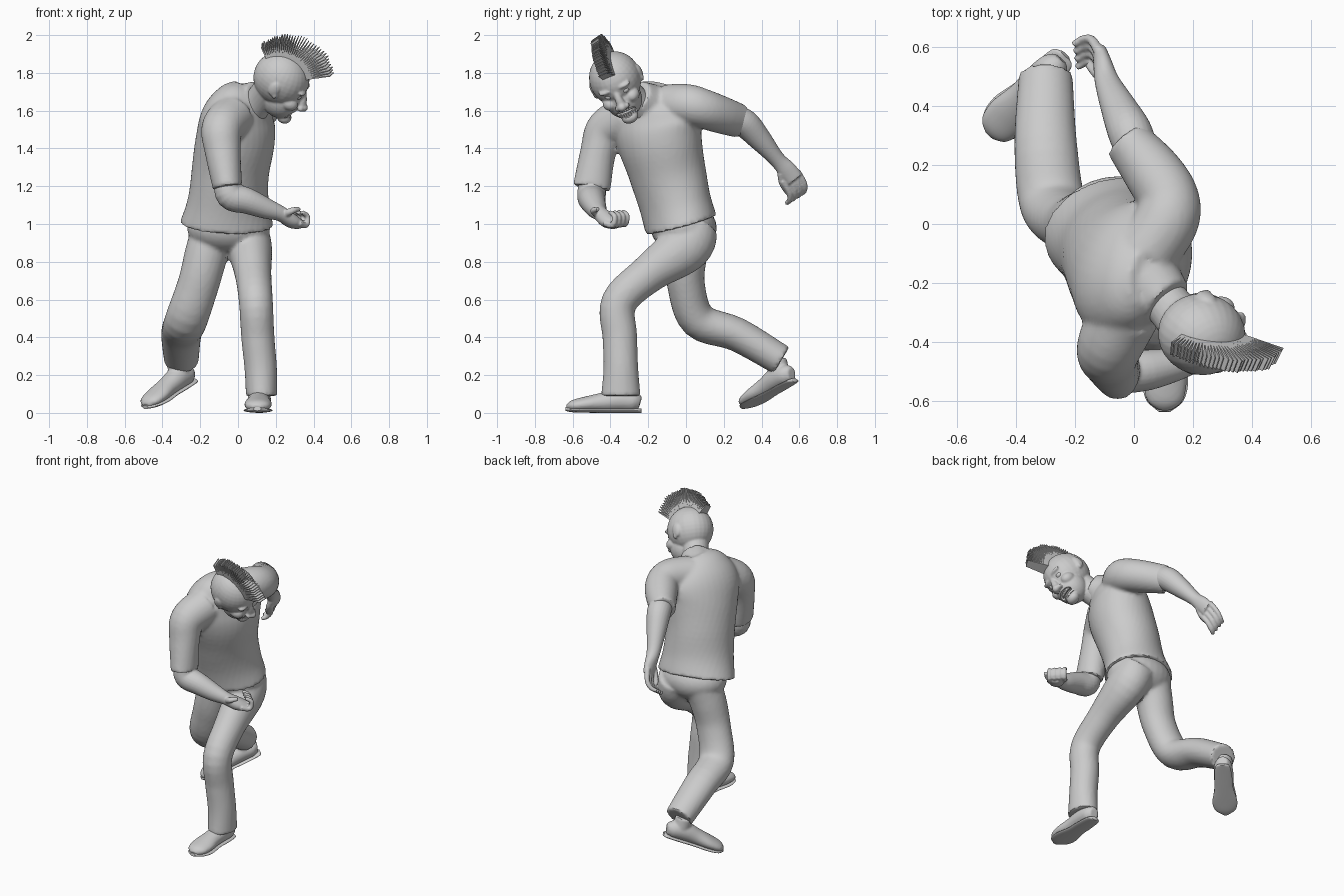
import bpy, bmesh, math, random
from mathutils import Vector, Matrix

if "Cube" in bpy.data.objects:
    bpy.data.objects.remove(bpy.data.objects["Cube"])

random.seed(4)
I4 = Matrix.Identity(4)


def loft(bm, pts, M=I4, n=24, sub=5, ang=0):
    """Smooth tube; each point is x, y, z, radius a, radius b, axis angle."""
    P = []
    for p in pts:
        p = list(p)
        if len(p) == 4:
            p.append(p[3])
        if len(p) == 5:
            p.append(ang)
        P.append(p)
    E = [[2 * a - b for a, b in zip(P[0], P[1])]] + P + [[2 * a - b for a, b in zip(P[-1], P[-2])]]
    S = []
    for i in range(1, len(P)):
        for k in range(sub):
            t = k / sub
            S.append([.5 * (2 * b + (c - a) * t + (2 * a - 5 * b + 4 * c - d) * t * t
                            + (3 * b - a - 3 * c + d) * t ** 3)
                      for a, b, c, d in zip(*E[i - 1:i + 3])])
    S.append(P[-1])
    C = [Vector(s[:3]) for s in S]
    rings = []
    for i, s in enumerate(S):
        t = (C[min(i + 1, len(C) - 1)] - C[max(i - 1, 0)]).normalized()
        g = math.radians(s[5])
        ref = Vector((math.cos(g), math.sin(g), 0))
        a = (ref - t * ref.dot(t)).normalized()
        b = t.cross(a)
        rings.append([bm.verts.new(M @ (C[i] + a * s[3] * math.cos(2 * math.pi * k / n)
                                        + b * s[4] * math.sin(2 * math.pi * k / n))) for k in range(n)])
    for r, q in zip(rings, rings[1:]):
        for k in range(n):
            bm.faces.new((r[k], r[(k + 1) % n], q[(k + 1) % n], q[k]))
    bm.faces.new(rings[0][::-1])
    bm.faces.new(rings[-1])


def ball(bm, c, r, M=I4):
    bmesh.ops.create_uvsphere(bm, u_segments=28, v_segments=18, radius=1,
                              matrix=M @ Matrix.Translation(c) @ Matrix.Diagonal((*r, 1)))


def finish(name, bm, voxel=0, smooth=4, cutter=None):
    bmesh.ops.recalc_face_normals(bm, faces=bm.faces[:])
    me = bpy.data.meshes.new(name)
    bm.to_mesh(me)
    bm.free()
    ob = bpy.data.objects.new(name, me)
    bpy.context.collection.objects.link(ob)
    if voxel:
        m = ob.modifiers.new("merge", 'REMESH')
        m.mode, m.voxel_size = 'VOXEL', voxel
        m = ob.modifiers.new("soften", 'SMOOTH')
        m.factor, m.iterations = .5, smooth
        if cutter:
            m = ob.modifiers.new("cut", 'BOOLEAN')
            m.operation, m.object = 'DIFFERENCE', cutter
        dg = bpy.context.evaluated_depsgraph_get()
        new = bpy.data.meshes.new_from_object(ob.evaluated_get(dg))
        ob.modifiers.clear()
        ob.data = new
    bpy.ops.object.select_all(action='DESELECT')
    ob.select_set(True)
    bpy.context.view_layer.objects.active = ob
    bpy.ops.object.shade_smooth_by_angle(angle=math.radians(40))
    return ob


def frame(o, f, u):
    f = Vector(f).normalized()
    u = Vector(u)
    u = (u - f * u.dot(f)).normalized()
    return Matrix.Translation(o) @ Matrix((f, u.cross(f), u)).transposed().to_4x4()


# Shirt: twisted torso, two sleeves and collar
bm = bmesh.new()
loft(bm, [(-.06, -.026, .997, .25, .192, 10), (-.052, -.06, 1.12, .222, .185, 25),
          (-.04, -.10, 1.28, .215, .195, 45), (-.015, -.14, 1.44, .235, .20, 60),
          (0, -.16, 1.56, .25, .18, 62), (.03, -.17, 1.655, .20, .14, 62),
          (.06, -.17, 1.72, .11, .08, 62)], n=36)
loft(bm, [(.04, -.10, 1.63, .11), (.11, .01, 1.63, .11), (.115, .09, 1.61, .105),
          (.06, .18, 1.58, .10), (-.025, .285, 1.545, .08, .09)], ang=30)
loft(bm, [(-.03, -.30, 1.57, .12), (-.085, -.42, 1.50, .11), (-.08, -.465, 1.38, .095),
          (-.055, -.50, 1.19, .078, .10)])
loft(bm, [(.05, -.2, 1.63, .12), (.115, -.265, 1.675, .09)], ang=60)
finish("shirt", bm, .012, 3)

# Trousers: hips and two legs
bm = bmesh.new()
ball(bm, (-.05, -.012, .98), (.22, .175, .14))
loft(bm, [(.02, .05, .99, .125), (.06, -.005, .88, .12, .138), (.08, -.2, .735, .097, .102),
          (.095, -.355, .585, .09, .095), (.105, -.35, .4, .088, .092),
          (.12, -.345, .24, .086, .092), (.125, -.345, .088, .083, .105)])
loft(bm, [(-.12, .02, .98, .12), (-.165, .0, .85, .115), (-.21, .0, .68, .11, .1),
          (-.275, .065, .49, .113, .097), (-.3, .27, .415, .107, .09),
          (-.3, .505, .278, .092, .082)])
finish("trousers", bm, .012, 3)

# Shoes: upper and sole in a local frame with x toward the toe
for side, o, f in (("left", (.118, -.248, 0), (-.04, -1, 0)),
                   ("right", (-.238, .57, .158), (-.235, -.25, -.14))):
    M = frame(o, f, (0, 0, 1))
    bm = bmesh.new()
    loft(bm, [(-.005, 0, .05, .03, .035), (.03, 0, .06, .053, .053), (.10, 0, .069, .061, .061),
              (.19, 0, .057, .061, .051), (.28, 0, .046, .073, .041), (.35, 0, .037, .062, .031),
              (.383, 0, .028, .025, .014)], M, ang=90)
    loft(bm, [(.085, 0, .05, .058), (.07, 0, .16, .055)], M, ang=90)
    finish(side + "_shoe", bm, .008, 2)
    bm = bmesh.new()
    loft(bm, [(-.012, 0, .012, .02, .012), (.01, 0, .012, .046, .012), (.10, 0, .012, .056, .012),
              (.18, 0, .012, .058, .012), (.28, 0, .013, .077, .012), (.35, 0, .016, .064, .013),
              (.39, 0, .021, .02, .01)], M, ang=90)
    finish(side + "_sole", bm)


# Forearms with hands: four curled fingers between two knuckle ends, plus a thumb
def arm(name, path, ang, k0, k1, curl, thumb):
    bm = bmesh.new()
    loft(bm, path, ang=ang)
    for i in range(4):
        k = Vector(k0).lerp(Vector(k1), i / 3)
        loft(bm, [(*(k + Vector(c)), r) for c, r in zip(curl, (.018, .016, .0145, .012))],
             n=10, sub=3, ang=-40)
    loft(bm, [(*p, r) for p, r in zip(thumb, (.022, .018, .012))], n=10, sub=3, ang=-40)
    finish(name, bm, .006, 2)


arm("right_forearm_and_hand",
    [(-.055, -.495, 1.24, .07), (-.04, -.50, 1.152, .076), (.05, -.495, 1.122, .069),
     (.15, -.475, 1.082, .055), (.225, -.455, 1.055, .041), (.28, -.41, 1.018, .053, .039),
     (.32, -.37, 1.0, .045, .028)], 110,
    (.352, -.40, .995), (.285, -.335, 1.0),
    [(-.03, -.03, .01), (.008, .012, -.002), (.016, .022, .045), (-.014, -.003, .068)],
    [(.245, -.465, 1.05), (.285, -.49, 1.07), (.325, -.465, 1.08)])
arm("left_forearm_and_hand",
    [(.01, .25, 1.56, .072), (-.015, .315, 1.53, .075), (-.05, .39, 1.45, .062),
     (-.09, .48, 1.345, .043), (-.105, .535, 1.285, .033, .05), (-.115, .575, 1.235, .025, .048)], 0,
    (-.115, .54, 1.20), (-.125, .618, 1.25),
    [(.005, -.03, .03), (-.02, .008, -.035), (-.05, .008, -.075), (-.08, -.008, -.09)],
    [(-.10, .505, 1.27), (-.125, .51, 1.215), (-.155, .54, 1.16)])

# Head in a local frame: x toward the face, y to its left, z to the crown
H = frame((.23, -.375, 1.77), (.87, 0, -.48), (.43, -.42, .80))
bm = bmesh.new()
ball(bm, (.146, 0, -.143), (.045, .06, .028), H)
mouth = finish("mouth_cutter", bm)
mouth.hide_render = True
bm = bmesh.new()
ball(bm, (0, 0, 0), (.15, .137, .145), H)
ball(bm, (.053, 0, -.098), (.102, .10, .11), H)
ball(bm, (.11, 0, -.188), (.04, .046, .033), H)
loft(bm, [(.125, 0, .005, .018), (.152, 0, -.04, .02), (.162, 0, -.085, .028)], H, n=14, ang=90)
ball(bm, (.174, 0, -.085), (.026, .026, .023), H)
for s in (-1, 1):
    ball(bm, (.165, s * .024, -.09), (.018, .016, .015), H)
    ball(bm, (.097, s * .063, -.075), (.05, .041, .038), H)
    ball(bm, (.127, s * .048, .012), (.025, .042, .014), H)
    ball(bm, (-.005, s * .133, -.014), (.03, .015, .042), H)
    ball(bm, (.012, s * .133, -.043), (.014, .012, .022), H)
nk = H @ Vector((-.03, 0, -.07))
loft(bm, [(.05, -.20, 1.58, .09), (.12, -.28, 1.66, .08), (*nk, .085)], ang=60)
finish("head", bm, .006, 3, mouth)
bpy.data.objects.remove(mouth)

# Eyes
for s, side in ((-1, "right"), (1, "left")):
    bm = bmesh.new()
    ball(bm, (.122, s * .047, -.022), (.02, .022, .017), H)
    finish(side + "_eye", bm)

# Teeth: two curved rows of small blocks
bm = bmesh.new()
for u in (-.128, -.159):
    for i in range(9):
        a = (i - 4) * .17
        bmesh.ops.create_cube(bm, size=1, matrix=H @ Matrix.Translation(
            (.061 + .072 * math.cos(a), .072 * math.sin(a), u)) @ Matrix.Rotation(a, 4, 'Z')
            @ Matrix.Diagonal((.012, .0118, .016, 1)))
finish("teeth", bm)

# Mohawk: fan of thin tapered blades over the skull
bm = bmesh.new()
N = 34
for i in range(N):
    t = i / (N - 1)
    a = math.radians(36 + 111 * t)
    tip = .28 - .075 * t ** 1.5 + random.uniform(-.007, .007)
    length = tip - .125
    out = Vector((math.cos(a), 0, math.sin(a)))
    side = Vector((-out.z, 0, out.x))
    B = Matrix((side, Vector((0, 1, 0)), out)).transposed().to_4x4()
    B = H @ Matrix.Translation(out * (.125 + length / 2)) @ B
    vs = bmesh.ops.create_cube(bm, size=1)["verts"]
    for v in vs:
        top = v.co.z > 0
        v.co = B @ Vector((v.co.x * (.004 if top else .012), v.co.y * (.05 if top else .075),
                           v.co.z * length + (.012 * v.co.y if top else 0)))
finish("mohawk", bm)
